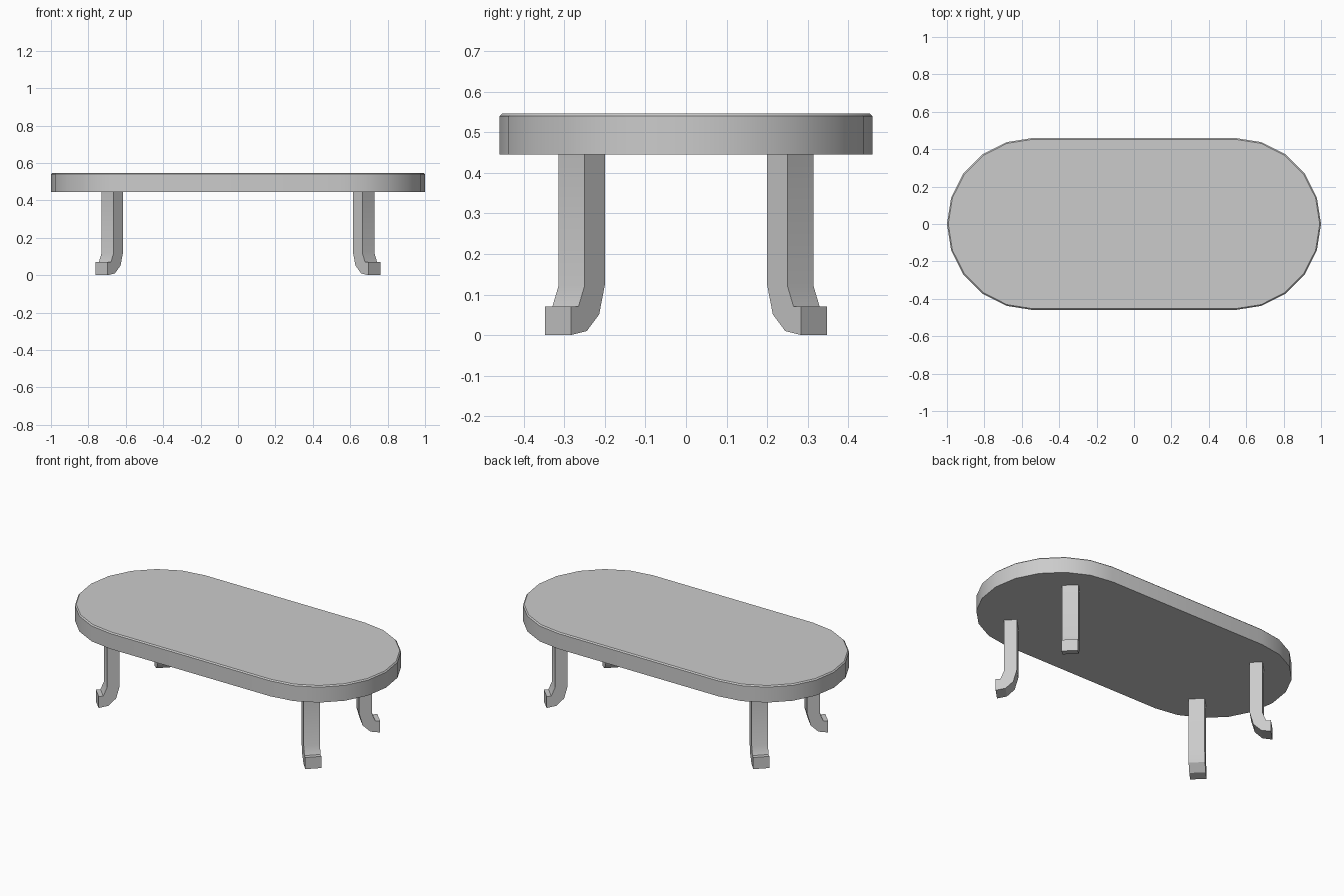
import bpy
import bmesh
from math import sin, cos, pi, sqrt, radians
from mathutils import Vector

if "Cube" in bpy.data.objects:
    bpy.data.objects.remove(bpy.data.objects["Cube"])


def finish(bm, name):
    bmesh.ops.recalc_face_normals(bm, faces=bm.faces)
    mesh = bpy.data.meshes.new(name)
    bm.to_mesh(mesh)
    bm.free()
    obj = bpy.data.objects.new(name, mesh)
    bpy.context.collection.objects.link(obj)
    bpy.ops.object.select_all(action='DESELECT')
    obj.select_set(True)
    bpy.context.view_layer.objects.active = obj
    bpy.ops.object.shade_smooth_by_angle(angle=radians(30))
    return obj


def skin(bm, rings):
    """Join equal closed rings of points with quads and cap both ends."""
    loops = [[bm.verts.new(p) for p in ring] for ring in rings]
    for a, b in zip(loops, loops[1:]):
        for i in range(len(a)):
            j = (i + 1) % len(a)
            bm.faces.new((a[i], a[j], b[j], b[i]))
    bm.faces.new(loops[0])
    bm.faces.new(loops[-1])


def stadium(radius, z, half=0.54, steps=10):
    """Two half circles joined by straight sides."""
    ring = []
    for side, start in ((1, -pi / 2), (-1, pi / 2)):
        for i in range(steps + 1):
            a = start + pi * i / steps
            ring.append((side * half + radius * cos(a), radius * sin(a), z))
    return ring


# Table top with a thin chamfer on the upper rim
bm = bmesh.new()
skin(bm, [stadium(0.46, 0.446), stadium(0.46, 0.54), stadium(0.453, 0.547)])
finish(bm, "table_top")

# Leg side profile: (outward offset along the diagonal, height)
profile = [(0.0, 0.45), (0.0, 0.121), (0.021, 0.071), (0.047, 0.071), (0.047, 0.0),
           (-0.008, 0.01), (-0.051, 0.051), (-0.071, 0.124), (-0.071, 0.45)]
outward = Vector((1, -1, 0)) / sqrt(2)
across = Vector((1, 1, 0)) / sqrt(2)
outer_middle = Vector((0.6965, -0.2825, 0))
leg_width = 0.091

# Four diagonal legs with flared feet, mirrored from one corner
for front in (1, -1):
    for side in (1, -1):
        rings = []
        for w in (-leg_width / 2, leg_width / 2):
            pts = [outer_middle + outward * s + across * w + Vector((0, 0, z))
                   for s, z in profile]
            rings.append([(p.x * side, p.y * front, p.z) for p in pts])
        bm = bmesh.new()
        skin(bm, rings)
        finish(bm, ("front" if front == 1 else "back")
               + ("_right" if side == 1 else "_left") + "_leg")
